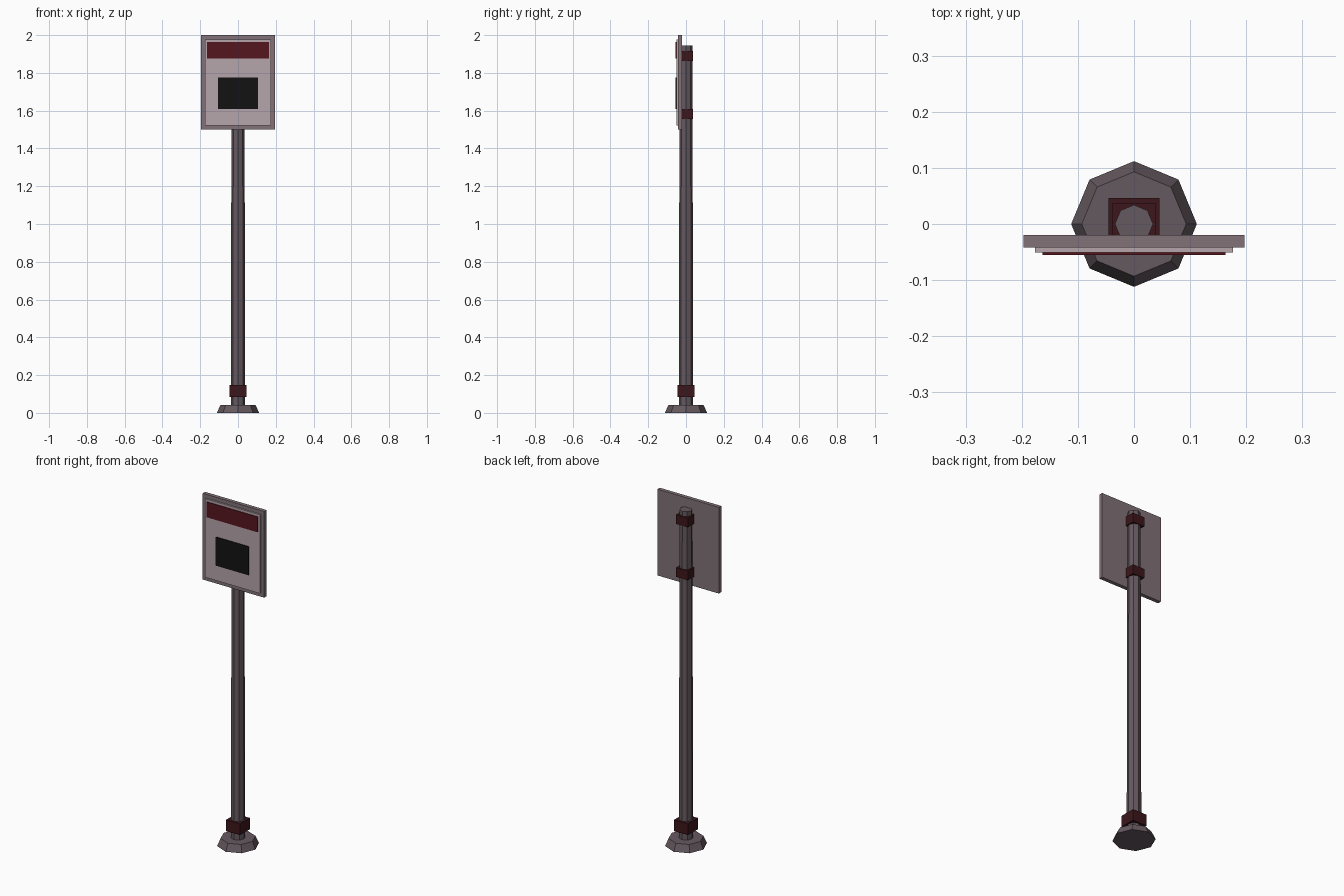
import bpy

if "Cube" in bpy.data.objects:
    bpy.data.objects.remove(bpy.data.objects["Cube"])


def material(name, rgb):
    m = bpy.data.materials.new(name)
    m.diffuse_color = (*rgb, 1)
    m.use_nodes = True
    m.node_tree.nodes["Principled BSDF"].inputs["Base Color"].default_value = m.diffuse_color
    return m


METAL = material("pole_metal", (0.13, 0.10, 0.115))
FRAME = material("frame_metal", (0.22, 0.17, 0.19))
FACE = material("pale_face", (0.46, 0.38, 0.41))
RED = material("red", (0.09, 0.008, 0.013))
DARK_RED = material("dark_red", (0.045, 0.008, 0.011))
BLACK = material("black", (0.006, 0.006, 0.006))


def box(name, x, y, z, mat):
    """Box from (min, max) ranges along each axis."""
    bpy.ops.mesh.primitive_cube_add(size=1, location=[sum(r) / 2 for r in (x, y, z)])
    ob = bpy.context.object
    ob.name = name
    ob.scale = [r[1] - r[0] for r in (x, y, z)]
    bpy.ops.object.transform_apply(location=False, rotation=False, scale=True)
    ob.data.materials.append(mat)
    return ob


def octagon(name, r_low, r_high, z0, z1, mat):
    """Tapered eight-sided column with corners on the axes."""
    bpy.ops.mesh.primitive_cone_add(vertices=8, radius1=r_low, radius2=r_high,
                                    depth=z1 - z0, location=(0, 0, (z0 + z1) / 2))
    ob = bpy.context.object
    ob.name = name
    ob.data.materials.append(mat)
    return ob


# Foot and tapered post
octagon("base_foot", 0.112, 0.093, 0, 0.042, METAL)
octagon("post", 0.038, 0.034, 0.03, 1.945, METAL)

# Collar near the ground
box("base_collar", (-0.045, 0.045), (-0.046, 0.046), (0.083, 0.148), DARK_RED)

# Brackets holding the sign to the post
for name, z in (("lower_bracket", 1.583), ("upper_bracket", 1.89)):
    box(name, (-0.038, 0.038), (-0.025, 0.037), (z - 0.027, z + 0.027), DARK_RED)

# Sign board with layered face
box("sign_board", (-0.197, 0.197), (-0.042, -0.02), (1.5, 2.0), FRAME)
box("sign_face", (-0.176, 0.176), (-0.051, -0.04), (1.522, 1.978), FACE)
box("header_strip", (-0.163, 0.163), (-0.055, -0.049), (1.875, 1.964), RED)
box("dark_panel", (-0.106, 0.106), (-0.055, -0.049), (1.61, 1.776), BLACK)
